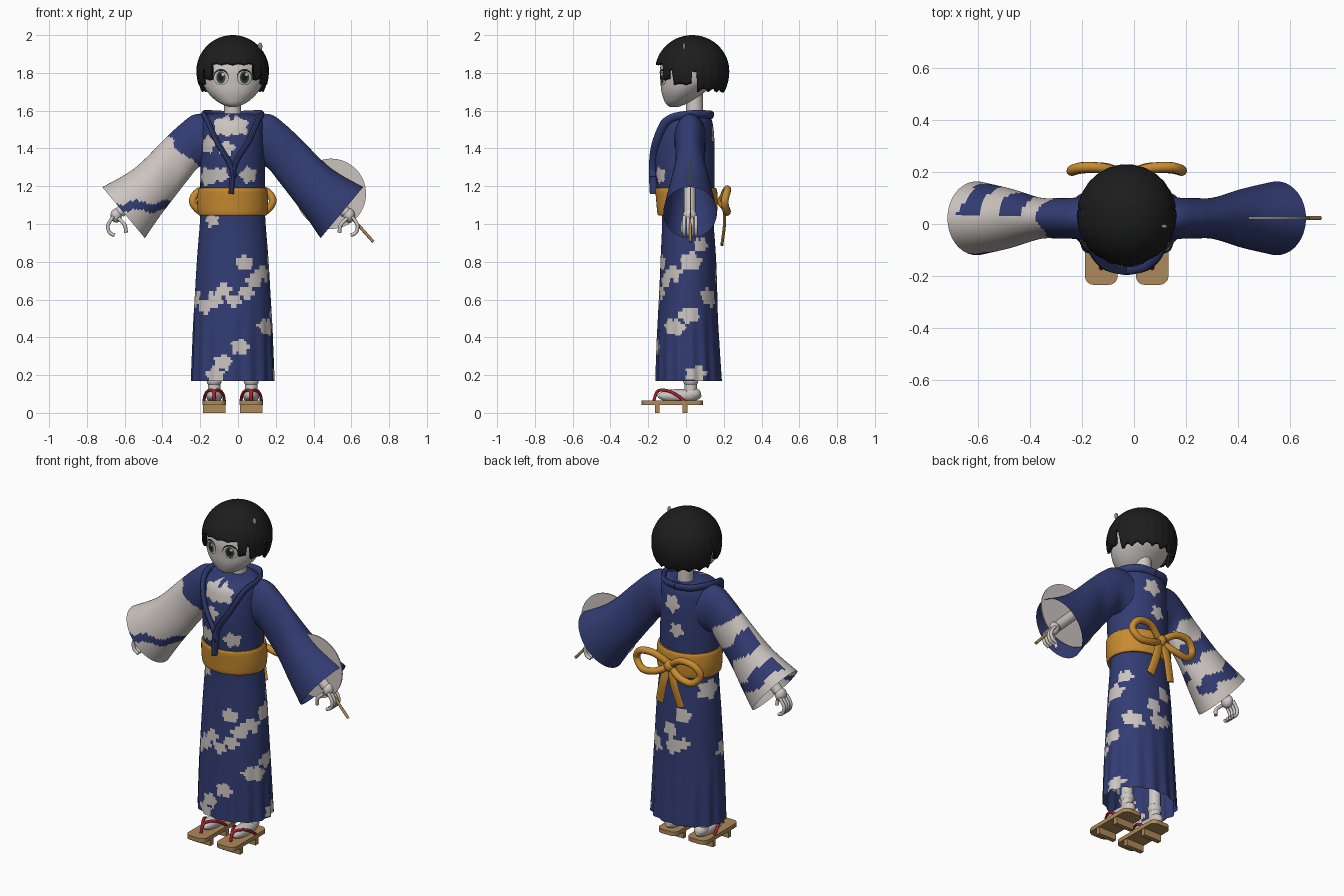
import bpy, bmesh, math
from mathutils import Vector, Matrix
from mathutils.bvhtree import BVHTree

if "Cube" in bpy.data.objects:
    bpy.data.objects.remove(bpy.data.objects["Cube"])

parts = []


def material(name, r, g, b):
    m = bpy.data.materials.new(name)
    m.use_nodes = True
    m.diffuse_color = (r, g, b, 1)
    bsdf = m.node_tree.nodes["Principled BSDF"]
    bsdf.inputs["Base Color"].default_value = (r, g, b, 1)
    return m


skin = material("pale skin", 0.62, 0.58, 0.56)
cream = material("pale cloth", 0.6, 0.55, 0.52)
blue = material("indigo cloth", 0.032, 0.045, 0.17)
gold = material("golden sash", 0.58, 0.26, 0.03)
black = material("black hair", 0.012, 0.012, 0.012)
wood = material("light wood", 0.42, 0.25, 0.1)
red = material("red cord", 0.4, 0.015, 0.03)
green = material("dark green iris", 0.03, 0.07, 0.05)
silver = material("grey clip", 0.25, 0.25, 0.25)


def finish(name, bm, mats, rule=None):
    """Turn a bmesh into an object, colouring faces by a rule on their centre."""
    bmesh.ops.recalc_face_normals(bm, faces=bm.faces)
    if rule:
        for f in bm.faces:
            f.material_index = int(rule(f.calc_center_median()))
    mesh = bpy.data.meshes.new(name)
    bm.to_mesh(mesh)
    bm.free()
    for m in mats:
        mesh.materials.append(m)
    obj = bpy.data.objects.new(name, mesh)
    bpy.context.collection.objects.link(obj)
    parts.append(obj)
    return obj


def loft(name, rings, mats, caps=(True, True), rule=None):
    bm = bmesh.new()
    loops = [[bm.verts.new(p) for p in ring] for ring in rings]
    n = len(loops[0])
    for lo, hi in zip(loops, loops[1:]):
        for i in range(n):
            j = (i + 1) % n
            bm.faces.new((lo[i], lo[j], hi[j], hi[i]))
    for cap, loop in zip(caps, (loops[0], loops[-1])):
        if cap:
            bm.faces.new(loop)
    return finish(name, bm, mats, rule)


def ellipse(c, a, b, n):
    c, a, b = Vector(c), Vector(a), Vector(b)
    return [c + a * math.cos(math.tau * i / n) + b * math.sin(math.tau * i / n) for i in range(n)]


def smooth(rows, steps):
    """Catmull-Rom resampling of rows of numbers."""
    rows = [Vector(r) for r in rows]
    out = []
    for i in range(len(rows) - 1):
        p, q, r, s = rows[max(i - 1, 0)], rows[i], rows[i + 1], rows[min(i + 2, len(rows) - 1)]
        for k in range(steps):
            t = k / steps
            out.append(0.5 * (2 * q + (r - p) * t + (2 * p - 5 * q + 4 * r - s) * t * t
                              + (3 * q - p - 3 * r + s) * t ** 3))
    return out + [rows[-1]]


def tube(name, points, mat, ra, rb=None, ref=(0, 1, 0), steps=6):
    pts = smooth(points, steps)
    a, rings = Vector(ref), []
    for i, p in enumerate(pts):
        t = (pts[min(i + 1, len(pts) - 1)] - pts[max(i - 1, 0)]).normalized()
        a = (a - t * a.dot(t)).normalized()
        rings.append(ellipse(p, a * ra, t.cross(a) * (rb or ra), 12))
    return loft(name, rings, [mat])


def ball(name, loc, size, mat):
    bm = bmesh.new()
    bmesh.ops.create_uvsphere(bm, u_segments=24, v_segments=14, radius=1,
                              matrix=Matrix.Translation(loc) @ Matrix.Diagonal((*size, 1)))
    return finish(name, bm, [mat])


def box(name, loc, size, mat, round_by=0):
    bm = bmesh.new()
    bmesh.ops.create_cube(bm, size=1, matrix=Matrix.Translation(loc) @ Matrix.Diagonal((*size, 1)))
    if round_by:
        upright = [e for e in bm.edges if abs(e.verts[0].co.z - e.verts[1].co.z) > size[2] / 2]
        bmesh.ops.bevel(bm, geom=upright, offset=round_by, segments=5, affect="EDGES", profile=0.5)
    return finish(name, bm, [mat])


def body_rings(rows, steps, n):
    return [ellipse((0, (f + b) / 2, z), (w, 0, 0), (0, (b - f) / 2, 0), n)
            for z, w, f, b in smooth(rows, steps)]


# Head and neck: height, half width, front, back
head = loft("head", body_rings([
    (1.62, .02, -.085, -.04), (1.635, .06, -.105, 0), (1.66, .097, -.118, .05),
    (1.7, .135, -.13, .1), (1.75, .16, -.135, .15), (1.82, .167, -.138, .18),
    (1.9, .145, -.115, .17), (1.95, .09, -.07, .12)], 5, 48), [skin])
loft("neck", [ellipse((0, .045, z), (.045, 0, 0), (0, .045, 0), 24) for z in (1.5, 1.7)], [skin])
face = BVHTree.FromPolygons([v.co for v in head.data.vertices], [p.vertices for p in head.data.polygons])


def decal(name, x, z, rx, rz, mat, lift):
    """A thin plate laid over the face."""
    rings = []
    for k in (.05, .35, .7, 1):
        ring = ellipse((x, -1, z), (rx * k, 0, 0), (0, 0, rz * k), 28)
        for p in ring:
            hit = face.ray_cast(p, Vector((0, 1, 0)))[0]
            p.y = hit.y - lift
        rings.append(ring)
    loft(name, rings, [mat], (True, False))


for side, s in (("left", 1), ("right", -1)):
    x = s * .0625
    decal(side + "_eye_rim", x, 1.778, .041, .043, black, .001)
    decal(side + "_eye_white", x, 1.774, .038, .037, cream, .002)
    decal(side + "_iris", x, 1.776, .024, .033, green, .003)
    decal(side + "_pupil", x, 1.778, .015, .021, black, .004)
    decal(side + "_eye_glint", x + .01, 1.792, .008, .009, cream, .005)


# Bobbed hair: a cap whose lower edge forms bangs, side locks and a back curtain
def hair_edge(angle):
    a = abs(math.degrees(angle))
    wave = abs(math.sin(angle * 9))
    for limit, z in ((38, 1.843), (50, 1.76), (58, 1.81), (88, 1.735), (99, 1.8)):
        if a < limit:
            return z + .007 * wave
    return 1.695 + .02 * wave


columns, rows = 160, 22
rings = []
for k in range(rows + 1):
    ring = []
    for i in range(columns):
        t = math.tau * i / columns - math.pi
        drop = hair_edge(t) - 1.81
        phi = math.acos(drop / (.19 if drop > 0 else .22)) * max(k, .1) / rows
        rib = math.sin(phi) * (1 + .014 * abs(math.sin(t * 13)) * k / rows)
        height = math.cos(phi) * (.19 if phi < math.pi / 2 else .22)
        ring.append(Vector((.19 * rib * math.sin(t), .033 - .195 * rib * math.cos(t), 1.81 + height)))
    rings.append(ring)
hair = loft("hair", rings, [black], (True, False))
shell = hair.modifiers.new("thickness", "SOLIDIFY")
shell.thickness, shell.offset = .016, -1
ball("hair_clip", (.145, -.01, 1.94), (.012, .008, .02), silver)

# Robe with scattered pale blossoms: angle from the front, height, size
blossoms = [
    (-45, 1.02, .045), (25, .79, .05), (43, .7, .045), (-18, .65, .05), (-35, .6, .05),
    (3, .59, .04), (28, .64, .045), (-55, .56, .045), (62, .46, .045), (14, .35, .05),
    (-18, .27, .05), (-32, .2, .05), (95, .8, .055), (63, .74, .05), (125, .62, .045),
    (92, .52, .05), (70, .45, .05), (102, .21, .05), (172, 1.47, .06), (185, 1.32, .05),
    (172, .72, .05), (180, .63, .055), (202, .65, .04), (202, .82, .05), (253, .97, .065),
    (135, .6, .045), (280, .6, .05), (-50, 1.42, .055), (-52, 1.25, .06), (-18, 1.52, .065),
    (12, 1.52, .06), (-22, 1.26, .045), (30, 1.26, .05), (-12, 1.4, .045), (115, .89, .045)]


def blossom(p):
    t = math.degrees(math.atan2(p.x, .01 - p.y))
    for angle, z, size in blossoms:
        u = math.radians((t - angle + 180) % 360 - 180) * .18
        v = (p.z - z) * 1.25
        if math.hypot(u, v) < size * (1 + .18 * math.sin(5 * math.atan2(v, u) + angle)):
            return True
    return False


rings = body_rings([
    (.17, .217, -.158, .188), (.35, .212, -.154, .178), (.5, .207, -.148, .17), (.8, .19, -.135, .16),
    (1.04, .172, -.128, .145), (1.2, .172, -.153, .15), (1.35, .17, -.166, .152),
    (1.48, .168, -.155, .148), (1.555, .158, -.125, .135), (1.585, .1, -.05, .11)], 14, 128)
for ring in rings:
    for i, p in enumerate(ring):
        pleat = max(0, .65 - p.z) * .06 * math.sin(math.tau * i * 15 / len(ring))
        p.x *= 1 + pleat
        p.y *= 1 + pleat
loft("robe", rings, [blue, cream], (False, True), blossom)


# Sleeves: the right one is mostly pale with indigo bands
def sleeve_pattern(p):
    d = (-p.x - .2 - p.z + 1.44) * .707 + .015 * math.sin(p.z * 45 + p.y * 30)
    if p.y < .03:
        return d > .09 and not 1.07 < p.z + .012 * math.sin(p.x * 40) < 1.115
    return .08 < d < .19 or .29 < d < .4 or d > .47


# Rows: top x, top z, bottom x, bottom z, half depth
sleeve_rows = [(.09, 1.58, .12, 1.3, .09), (.2, 1.58, .18, 1.3, .08), (.28, 1.525, .24, 1.23, .078),
               (.36, 1.45, .31, 1.14, .08), (.52, 1.295, .39, 1.035, .115), (.69, 1.195, .465, .925, .142)]
for side, s in (("left", 1), ("right", -1)):
    rings = [ellipse((s * (tx + bx) / 2, .022, (tz + bz) / 2), (s * (tx - bx) / 2, 0, (tz - bz) / 2),
                     (0, h, 0), 72) for tx, tz, bx, bz, h in smooth(sleeve_rows, 12)]
    loft(side + "_sleeve", rings, [blue, cream], (True, False), sleeve_pattern if s < 0 else None)

    # Crossed collar
    tube(side + "_collar", [(0, .135, 1.575), (s * .09, .115, 1.58), (s * .15, .02, 1.58),
                            (s * .135, -.095, 1.55), (s * .085, -.155, 1.44), (s * .01, -.175, 1.31),
                            (-s * .008, -.17, 1.16 if s > 0 else 1.25)],
         blue, .022, .014, ref=(0, .3, 1), steps=8)

    # Arm, palm and curled fingers
    tube(side + "_arm", [(s * .2, .02, 1.46), (s * .4, .02, 1.26), (s * .6, .02, 1.06)], skin, .03)
    ball(side + "_palm", (s * .617, .02, 1.045), (.03, .036, .038), skin)
    for i in range(4):
        y = -.01 + i * .021
        tube(f"{side}_finger_{i + 1}", [(s * .632, y, 1.04), (s * .66, y, .995), (s * .652, y, .955),
                                        (s * .625, y, .94)], skin, .0095)
    tube(side + "_thumb", [(s * .605, -.01, 1.03), (s * .572, -.02, .995), (s * .565, -.015, .955)], skin, .01)

    # Bow loop and tail at the back
    tube(side + "_bow_loop", [(s * .01, .19, 1.13), (s * .09, .215, 1.18), (s * .175, .218, 1.175),
                              (s * .212, .205, 1.12), (s * .165, .215, 1.065), (s * .08, .215, 1.075),
                              (s * .01, .19, 1.11)], gold, .02, .02)
    tube(side + "_bow_tail", [(s * .01, .195, 1.12), (s * .035, .205, 1.02), (s * .07, .19, .89)],
         gold, .008, .026)

    # Leg, sock and sandal
    x = s * .098
    tube(side + "_leg", [(x, .025, .09), (x, .025, .3), (x, .02, .7)], skin, .034)
    ball(side + "_ankle", (x, .025, .17), (.04, .04, .035), skin)
    ball(side + "_sock", (x, -.035, .09), (.043, .117, .036), cream)
    ball(side + "_heel", (x, .03, .1), (.038, .05, .035), cream)
    box(side + "_sandal_sole", (x, -.072, .053), (.126, .325, .024), wood, .035)
    for place, y in (("front", -.152), ("back", -.005)):
        box(f"{side}_sandal_{place}_tooth", (x, y, .021), (.118, .026, .042), wood)
    for edge, e in (("outer", 1), ("inner", -1)):
        tube(f"{side}_{edge}_strap", [(x, -.17, .065), (x + e * .004, -.15, .115), (x + e * .03, -.1, .118),
                                      (x + e * .048, -.05, .095), (x + e * .054, -.01, .063)], red, .008,
             ref=(1, 0, 0))

# Sash and bow knot
loft("sash", body_rings([(1.045, .178, -.146, .158), (1.06, .184, -.152, .164), (1.115, .188, -.157, .168),
                         (1.175, .184, -.162, .165), (1.19, .178, -.157, .158)], 4, 64), [gold])
ball("bow_knot", (0, .195, 1.12), (.032, .03, .034), gold)

# Round paper fan held in the left hand
loft("fan_disc", [ellipse((.52, y, 1.16), (.186, 0, 0), (0, 0, .186), 64) for y in (.02, .026)], [cream])
tube("fan_handle", [(.49, .023, 1.19), (.745, .023, .905)], wood, .008)

# Shading and final placement
bpy.ops.object.select_all(action="DESELECT")
for obj in parts:
    obj.location.x -= .028
    obj.select_set(True)
bpy.context.view_layer.objects.active = parts[0]
bpy.ops.object.shade_smooth_by_angle(angle=math.radians(40))
